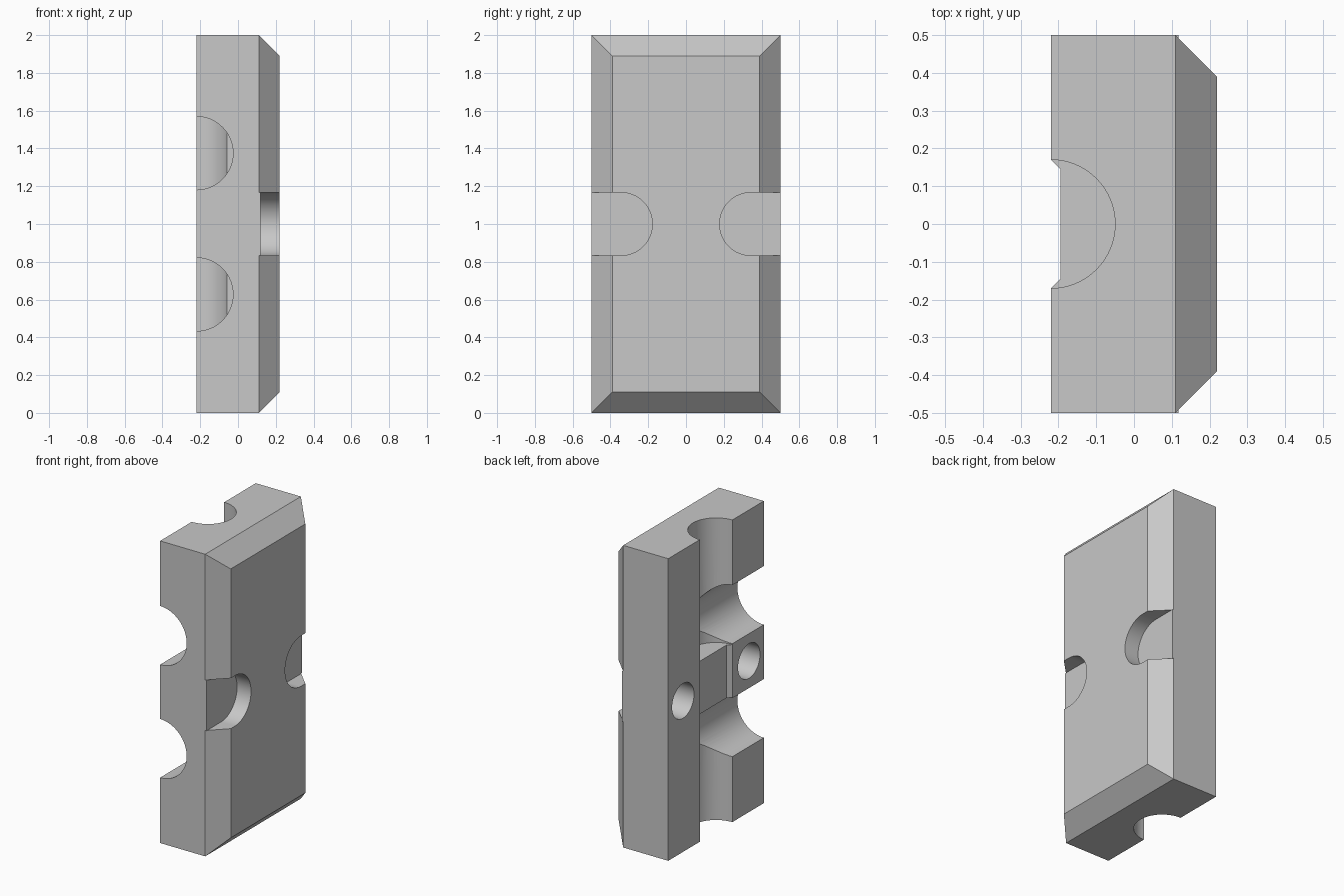
import bpy, bmesh, math
from mathutils import Vector

old = bpy.data.objects.get("Cube")
if old:
    bpy.data.objects.remove(old, do_unlink=True)

HX, HY, H = 0.22, 0.5, 2.0      # half depth, half width, height
MID = H / 2
CHAMFER = 0.11
FLOOR = 0.118                   # x level of the side notch floors
NOTCH_R, NOTCH_Y = 0.167, 0.345

grey = bpy.data.materials.new("plain grey")
grey.use_nodes = True
colour = (0.58, 0.58, 0.58, 1)
grey.diffuse_color = colour
grey.node_tree.nodes["Principled BSDF"].inputs["Base Color"].default_value = colour


def make_object(name, bm):
    bmesh.ops.recalc_face_normals(bm, faces=bm.faces)
    mesh = bpy.data.meshes.new(name)
    bm.to_mesh(mesh)
    bm.free()
    mesh.materials.append(grey)
    ob = bpy.data.objects.new(name, mesh)
    bpy.context.collection.objects.link(ob)
    return ob


def prism(name, outline, axis, start, end):
    """Extrude a 2D outline along an axis; the outline uses the other two axes in order."""
    bm = bmesh.new()
    points = []
    for p in outline:
        co = list(p)
        co.insert(axis, start)
        points.append(bm.verts.new(co))
    face = bm.faces.new(points)
    grown = bmesh.ops.extrude_face_region(bm, geom=[face])["geom"]
    shift = Vector((0, 0, 0))
    shift[axis] = end - start
    bmesh.ops.translate(bm, vec=shift, verts=[v for v in grown if isinstance(v, bmesh.types.BMVert)])
    return make_object(name, bm)


def arc(u, v, r, first=0, sweep=360, n=64):
    count = n if sweep == 360 else n + 1
    angles = [math.radians(first + sweep * i / n) for i in range(count)]
    return [(u + r * math.cos(a), v + r * math.sin(a)) for a in angles]


def rect(u0, u1, v0, v1):
    return [(u0, v0), (u1, v0), (u1, v1), (u0, v1)]


# Main block with its +x rim chamfered
block = prism("block", rect(-HX, HX, -HY, HY), 2, 0, H)
bm = bmesh.new()
bm.from_mesh(block.data)
rim = [e for e in bm.edges if all(v.co.x > HX - 0.001 for v in e.verts)]
bmesh.ops.bevel(bm, geom=rim, offset=CHAMFER, segments=1, affect='EDGES')
bm.to_mesh(block.data)
bm.free()


def combine(tool, operation='DIFFERENCE'):
    tool.hide_render = True
    mod = block.modifiers.new(tool.name, 'BOOLEAN')
    mod.operation, mod.solver, mod.object = operation, 'EXACT', tool
    bpy.context.view_layer.update()
    result = bpy.data.meshes.new_from_object(
        block.evaluated_get(bpy.context.evaluated_depsgraph_get()))
    block.modifiers.clear()
    block.data = result
    bpy.data.objects.remove(tool, do_unlink=True)


# Small ledges carrying the notch floors out to the side faces
combine(prism("notch_ledge", rect(-HY, HY, MID - NOTCH_R, MID + NOTCH_R), 0, 0, FLOOR + 0.01), 'UNION')

for side in (-1, 1):
    # Round-ended side notch in the chamfered face
    outline = arc(side * NOTCH_Y, MID, NOTCH_R, 90 if side > 0 else -90, 180, 32)
    outline += [(side * 0.6, MID - side * NOTCH_R), (side * 0.6, MID + side * NOTCH_R)]
    combine(prism("side_notch", outline, 0, FLOOR, 0.4))
    # Blind screw hole in the opposite face
    combine(prism("screw_hole", arc(side * 0.345, MID, 0.115, n=48), 0, -0.4, 0.04))

# Upright half-round channel, interrupted by the central bridge
for low, high in ((-0.1, 0.825), (1.175, H + 0.1)):
    combine(prism("upright_channel", arc(-HX, 0, 0.17), 2, low, high))

# Shallow bevelled recess across the bridge
recess = [(-0.24, -0.19), (-0.195, -0.145), (-0.195, 0.145), (-0.24, 0.19)]
combine(prism("bridge_recess", recess, 2, 0.825, 1.175))

# Cross channels running from the front into the upright channel
for z in (0.627, 1.375):
    combine(prism("cross_channel", arc(-HX, z, 0.194), 1, -0.7, 0.05))

for ob in bpy.context.selected_objects:
    ob.select_set(False)
block.select_set(True)
bpy.context.view_layer.objects.active = block
bpy.ops.object.shade_smooth_by_angle(angle=math.radians(30))
